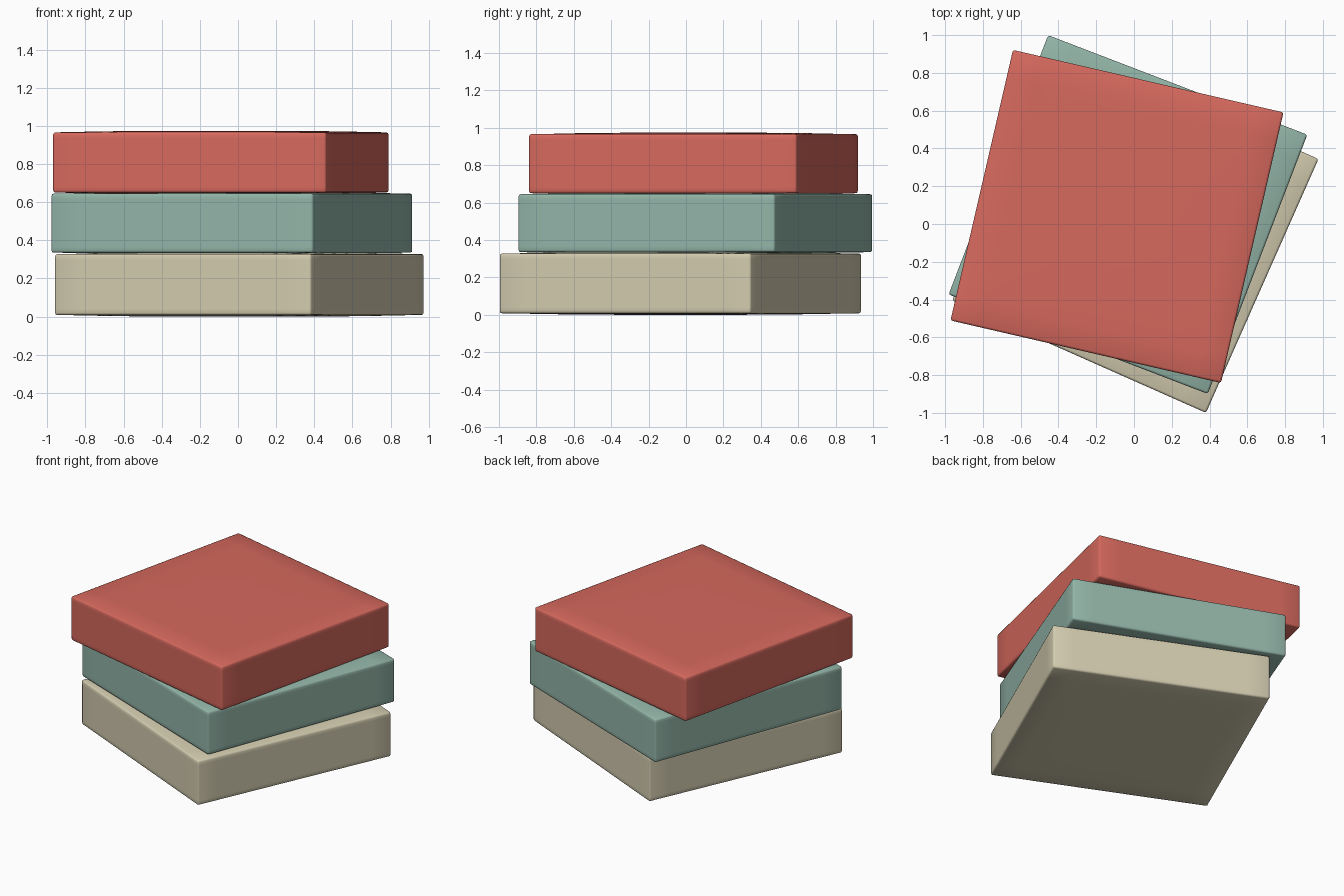
import bpy, bmesh, math

cube = bpy.data.objects.get("Cube")
if cube:
    bpy.data.objects.remove(cube, do_unlink=True)

SIDE = 1.47     # edge length of every cushion
PUFF = 0.008    # how far the top and bottom swell in the middle


def make_material(name, rgb):
    mat = bpy.data.materials.new(name)
    mat.use_nodes = True
    mat.diffuse_color = (*rgb, 1)
    mat.node_tree.nodes["Principled BSDF"].inputs["Base Color"].default_value = (*rgb, 1)
    return mat


def make_cushion(name, centre, bottom, top, angle, mat):
    bm = bmesh.new()
    bmesh.ops.create_cube(bm, size=1)
    bmesh.ops.subdivide_edges(bm, edges=bm.edges[:], cuts=9, use_grid_fill=True)
    # Slight swelling of the top and bottom faces
    for v in bm.verts:
        u, w = v.co.x * 2, v.co.y * 2
        swell = PUFF * (1 - u ** 4) * (1 - w ** 4)
        if abs(v.co.z) > 0.499:
            swell = math.copysign(swell, v.co.z)
        else:
            swell = 0
        v.co = (v.co.x * SIDE, v.co.y * SIDE, v.co.z * (top - bottom) + swell)
    mesh = bpy.data.meshes.new(name)
    bm.to_mesh(mesh)
    bm.free()
    mesh.materials.append(mat)
    mesh.shade_smooth()

    obj = bpy.data.objects.new(name, mesh)
    bpy.context.collection.objects.link(obj)
    obj.location = (*centre, (bottom + top) / 2)
    obj.rotation_euler.z = math.radians(angle)
    # Small soft edges
    bevel = obj.modifiers.new("soft_edges", 'BEVEL')
    bevel.width = 0.012
    bevel.segments = 2
    bevel.limit_method = 'ANGLE'
    bevel.angle_limit = math.radians(50)
    return obj


# Stack of three square cushions, each twisted a little
make_cushion("bottom_cushion", (0.007, -0.03), 0.008, 0.328, -23.9,
             make_material("beige", (0.65, 0.60, 0.43)))
make_cushion("middle_cushion", (-0.032, 0.05), 0.335, 0.645, -21,
             make_material("sage_green", (0.29, 0.46, 0.39)))
make_cushion("top_cushion", (-0.09, 0.04), 0.65, 0.966, -13,
             make_material("coral_red", (0.67, 0.14, 0.11)))
